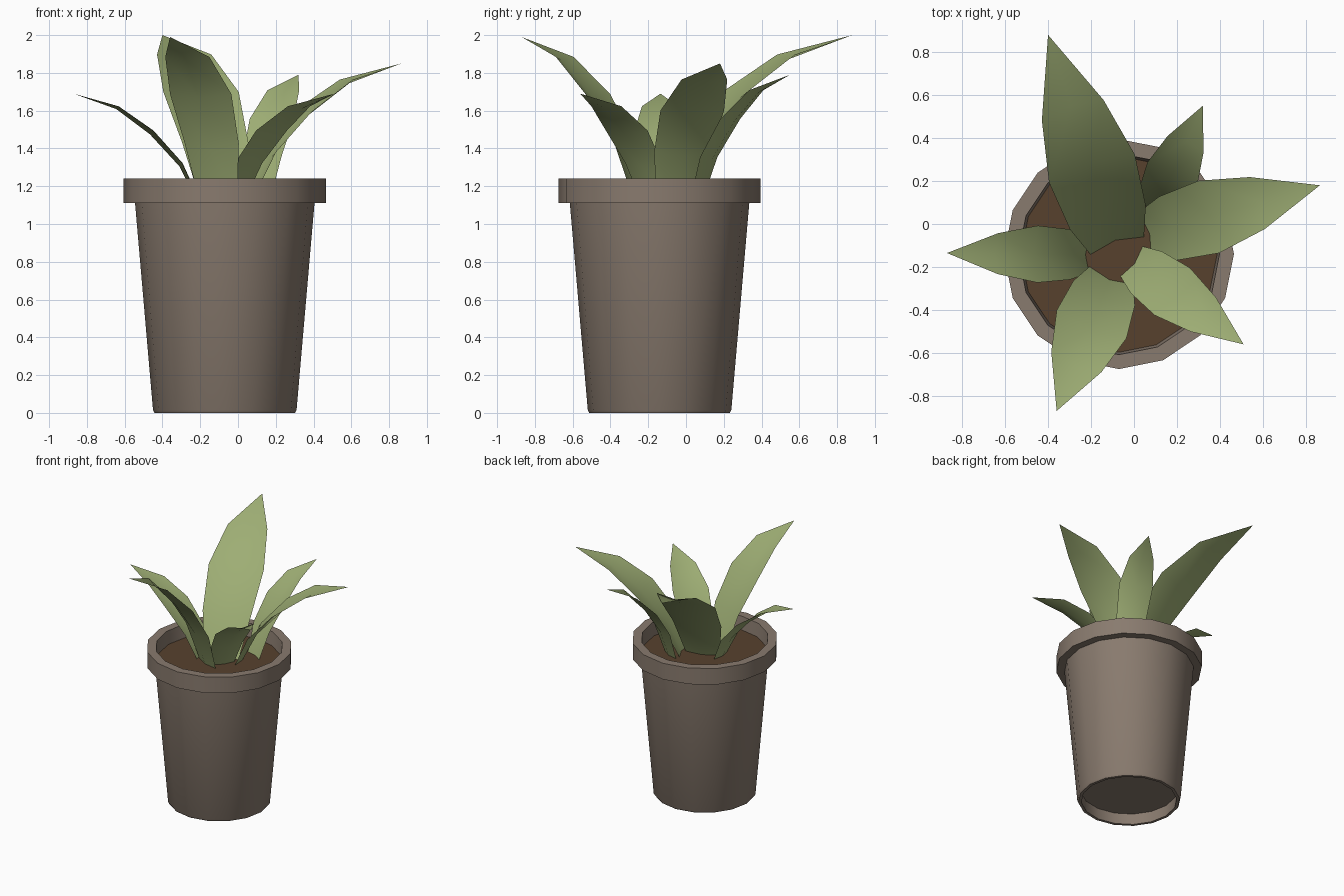
import bpy, bmesh, math
from mathutils import Vector

if "Cube" in bpy.data.objects:
    bpy.data.objects.remove(bpy.data.objects["Cube"])

CX, CY = -0.07, -0.14      # pot axis
SIDES = 16


def material(name, color):
    m = bpy.data.materials.new(name)
    m.diffuse_color = (*color, 1)
    m.use_nodes = True
    m.node_tree.nodes["Principled BSDF"].inputs["Base Color"].default_value = m.diffuse_color
    return m


clay = material("grey_brown_clay", (0.25, 0.197, 0.157))
earth = material("dark_soil", (0.095, 0.053, 0.027))
green = material("leaf_green", (0.34, 0.42, 0.175))


def finish(bm, name, mat, angle):
    mesh = bpy.data.meshes.new(name)
    bm.to_mesh(mesh)
    bm.free()
    mesh.materials.append(mat)
    ob = bpy.data.objects.new(name, mesh)
    bpy.context.collection.objects.link(ob)
    bpy.ops.object.select_all(action='DESELECT')
    ob.select_set(True)
    bpy.context.view_layer.objects.active = ob
    bpy.ops.object.shade_smooth_by_angle(angle=math.radians(angle))
    return ob


def lathe(name, profile, mat):
    """Spin (radius, z) points around the pot axis; radius 0 closes a cap."""
    bm = bmesh.new()
    rings = []
    for r, z in profile:
        n = SIDES if r else 1
        rings.append([bm.verts.new((CX + r * math.cos(2 * math.pi * i / SIDES),
                                    CY + r * math.sin(2 * math.pi * i / SIDES), z))
                      for i in range(n)])
    for a, b in zip(rings, rings[1:]):
        for i in range(SIDES):
            j = (i + 1) % SIDES
            quad = [a[i % len(a)], a[j % len(a)], b[j % len(b)], b[i % len(b)]]
            bm.faces.new(list(dict.fromkeys(quad)))
    return finish(bm, name, mat, 35)


# Pot: recessed base, tapered wall, thick collar, inner lip
lathe("pot", [(0, 0.09), (0.355, 0.09), (0.35, 0), (0.372, 0), (0.38, 0.015),
              (0.475, 1.11), (0.535, 1.11), (0.535, 1.24), (0.468, 1.24),
              (0.455, 1.12)], clay)
# Soil disc
lathe("soil", [(0.46, 1.135), (0, 1.135)], earth)

# Shared leaf shape: (distance along, height gained, relative width)
ROWS = [(0, 0, 0.62), (0.14, 0.34, 0.88), (0.375, 0.64, 1.0),
        (0.65, 0.87, 0.72), (1, 1, 0.0)]


def leaf(name, base, tip, width):
    """Arching blade with a shallow fold along the midrib."""
    base, tip = Vector((*base, 1.12)), Vector(tip)
    flat = Vector((tip.x - base.x, tip.y - base.y, 0))
    out = flat.normalized()
    side = Vector((out.y, -out.x, 0))
    rise = tip.z - base.z
    below = (out * rise - Vector((0, 0, flat.length))).normalized()
    bm = bmesh.new()
    prev = None
    for t, h, w in ROWS:
        mid = base + flat * t + Vector((0, 0, rise * h))
        half, fold = side * width * w / 2, below * width * w * 0.05
        if w:
            row = [bm.verts.new(p) for p in
                   (mid - half - fold, mid + fold, mid + half - fold)]
        else:
            row = [bm.verts.new(mid)]
        if prev:
            for i in range(2):
                quad = [prev[i], prev[i + 1]]
                quad += [row[i + 1], row[i]] if w else [row[0]]
                bm.faces.new(quad)
        prev = row
    bmesh.ops.recalc_face_normals(bm, faces=bm.faces)
    # upper side should face up
    if sum(f.normal.z for f in bm.faces) < 0:
        bmesh.ops.reverse_faces(bm, faces=bm.faces)
    return finish(bm, name, green, 60)


# Six leaves: base (x, y), tip, widest width
leaf("leaf_back_left", (-0.08, -0.095), (-0.40, 0.88, 2.0), 0.42)
leaf("leaf_front", (-0.108, -0.245), (-0.36, -0.87, 1.99), 0.35)
leaf("leaf_right", (0.055, -0.05), (0.865, 0.18, 1.85), 0.35)
leaf("leaf_back_right", (0.10, 0.06), (0.32, 0.55, 1.79), 0.255)
leaf("leaf_front_right", (-0.01, -0.175), (0.51, -0.56, 1.69), 0.275)
leaf("leaf_left", (-0.21, -0.143), (-0.87, -0.135, 1.69), 0.265)
